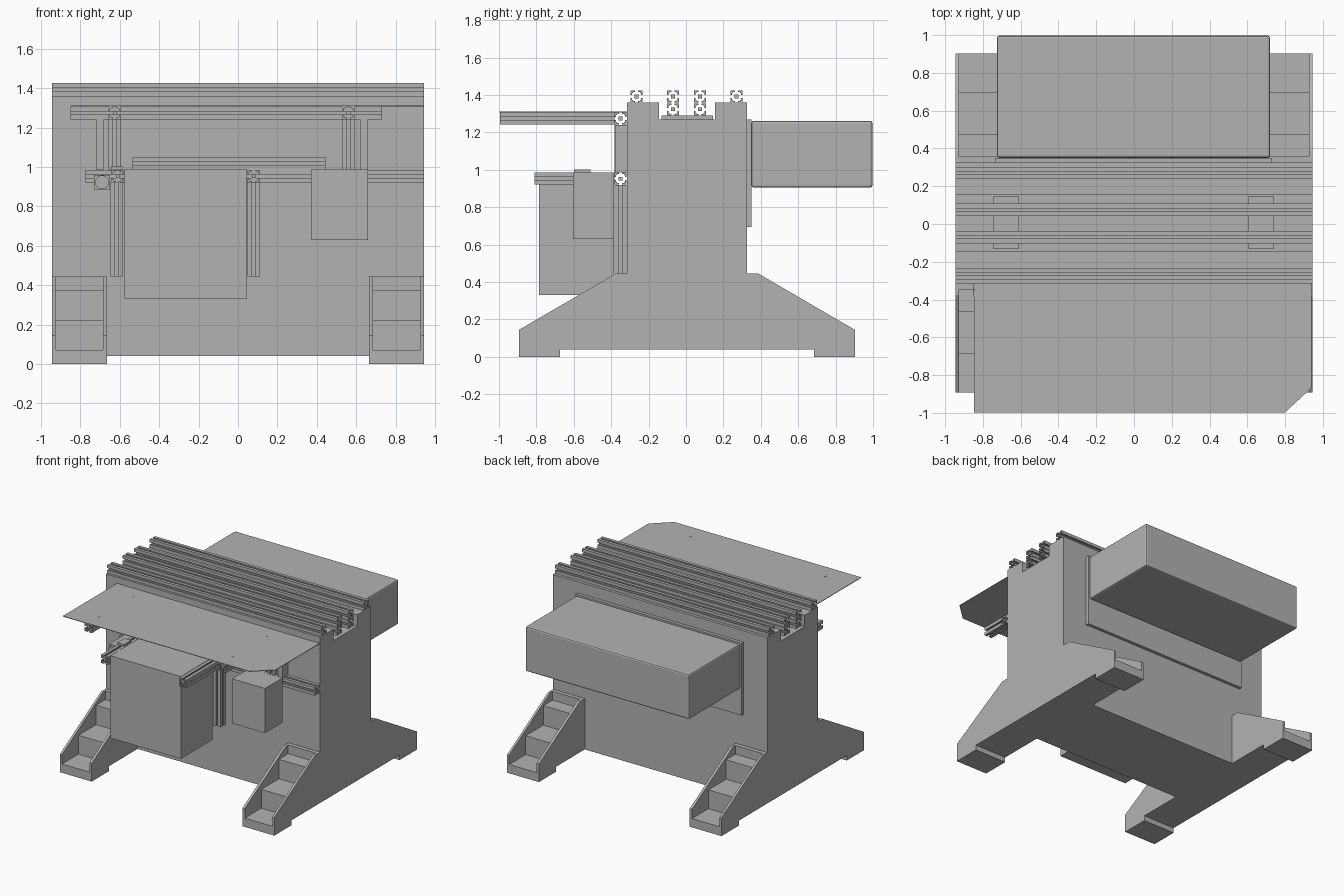
import bpy, bmesh, math
from mathutils import Vector

cube = bpy.data.objects.get("Cube")
if cube:
    bpy.data.objects.remove(cube, do_unlink=True)

# Single machine-grey material
grey = bpy.data.materials.new("machine_grey")
grey.use_nodes = True
COLOUR = (0.45, 0.45, 0.45, 1)
grey.diffuse_color = COLOUR
grey.node_tree.nodes["Principled BSDF"].inputs["Base Color"].default_value = COLOUR


def finish(name, bm):
    bmesh.ops.recalc_face_normals(bm, faces=bm.faces)
    mesh = bpy.data.meshes.new(name)
    bm.to_mesh(mesh)
    bm.free()
    mesh.materials.append(grey)
    obj = bpy.data.objects.new(name, mesh)
    bpy.context.collection.objects.link(obj)
    return obj


def prism(name, pts, axis, a, b):
    """Extrude a 2D outline along an axis from a to b."""
    place = {"x": lambda p, t: (t, p[0], p[1]),
             "y": lambda p, t: (p[0], t, p[1]),
             "z": lambda p, t: (p[0], p[1], t)}[axis]
    bm = bmesh.new()
    face = bm.faces.new([bm.verts.new(place(p, a)) for p in pts])
    ext = bmesh.ops.extrude_face_region(bm, geom=[face])
    verts = [g for g in ext["geom"] if isinstance(g, bmesh.types.BMVert)]
    shift = Vector(place((0, 0), b)) - Vector(place((0, 0), a))
    bmesh.ops.translate(bm, verts=verts, vec=shift)
    return finish(name, bm)


def box(name, x0, x1, y0, y1, z0, z1, bevel=0):
    obj = prism(name, [(x0, y0), (x1, y0), (x1, y1), (x0, y1)], "z", z0, z1)
    if bevel:
        mod = obj.modifiers.new("edge_round", "BEVEL")
        mod.width, mod.segments = bevel, 2
    return obj


# Slotted extrusion outline: one quarter, turned four times
H = 0.0325
QUARTER = [(H, -0.008), (0.024, -0.008), (0.024, -0.019), (0.019, -0.019),
           (0.010, -0.010), (0.010, 0.010), (0.019, 0.019), (0.024, 0.019),
           (0.024, 0.008), (H, 0.008), (H, H)]


def rail(name, axis, a, b, u, v):
    pts = []
    for k in range(4):
        c, s = round(math.cos(k * math.pi / 2)), round(math.sin(k * math.pi / 2))
        pts += [(u + c * p - s * q, v + s * p + c * q) for p, q in QUARTER]
    return prism(name, pts, axis, a, b)


# Main housing with the channel along its top
W = 0.945
prism("housing", [(-0.315, 0.04), (0.325, 0.04), (0.325, 1.36), (0.155, 1.36),
                  (0.155, 1.27), (-0.145, 1.27), (-0.145, 1.36), (-0.315, 1.36)],
      "x", -W, W)

# Four sloping feet, each with steps between two cheeks
CHEEK = [(0.32, 0.04), (0.68, 0.04), (0.68, 0), (0.8975, 0), (0.8975, 0.145),
         (0.382, 0.445), (0.32, 0.445)]
STEPS = [(0.32, 0.04), (0.68, 0.04), (0.68, 0), (0.8975, 0), (0.8975, 0.07),
         (0.69, 0.07), (0.69, 0.22), (0.468, 0.22), (0.468, 0.375),
         (0.352, 0.375), (0.352, 0.445), (0.32, 0.445)]
for end, s in (("front", -1), ("back", 1)):
    cheek = [(0.005 + s * y, z) for y, z in CHEEK]
    steps = [(0.005 + s * y, z) for y, z in STEPS]
    for side, m in (("right", -1), ("left", 1)):
        tag = f"{end}_{side}"
        prism(f"foot_outer_cheek_{tag}", cheek, "x", m * W, m * 0.927)
        prism(f"foot_steps_{tag}", steps, "x", m * 0.927, m * 0.685)
        prism(f"foot_inner_cheek_{tag}", cheek, "x", m * 0.685, m * 0.665)

# Rear cabinet and its mounting plate
box("rear_plate", -0.735, 0.73, 0.325, 0.35, 0.695, 1.27)
box("rear_cabinet", -0.725, 0.72, 0.35, 0.997, 0.905, 1.262, 0.012)

# Top rails and the pads in the channel
for i, y in enumerate((-0.265, 0.27)):
    rail(f"top_outer_rail_{i}", "x", -W, W, y, 1.3925)
for i, y in enumerate((-0.07, 0.075)):
    rail(f"top_inner_rail_upper_{i}", "x", -W, W, y, 1.3925)
    rail(f"top_inner_rail_lower_{i}", "x", -W, W, y, 1.3235)
for side, x in (("right", -0.678), ("left", 0.673)):
    box(f"channel_pad_{side}", x - 0.068, x + 0.068, -0.13, 0.145, 1.27, 1.291)

# Front frame: cross rails, posts and outriggers
Y = -0.35
rail("front_cross_rail_upper", "x", -0.85, 0.73, Y, 1.274)
rail("front_cross_rail_lower", "x", -0.775, W, Y, 0.953)
rail("front_cross_rail_middle", "x", -0.535, 0.445, Y, 1.018)
rail("front_post_right", "z", 0.445, 0.92, -0.615, Y)
rail("front_post_middle", "z", 0.445, 0.92, 0.08, Y)
rail("upper_post_right", "z", 0.986, 1.241, -0.625, Y)
rail("upper_post_left", "z", 0.986, 1.241, 0.56, Y)
box("brace_right", -0.72, -0.68, -0.38, -0.316, 0.986, 1.241)
box("brace_left", 0.62, 0.66, -0.38, -0.316, 0.986, 1.241)
for side, x in (("right", -0.625), ("left", 0.56)):
    rail(f"table_arm_{side}", "y", -0.995, -0.383, x, 1.274)
for side, x in (("right", -0.61), ("left", 0.08)):
    rail(f"cabinet_arm_{side}", "y", -0.81, -0.383, x, 0.953)

# Front table with one clipped corner, and its bolts
prism("front_table", [(-0.847, -0.997), (0.8, -0.997), (0.94, -0.868),
                      (0.94, -0.315), (-0.847, -0.315)], "z", 1.3065, 1.311)
for i, x in enumerate((-0.625, 0.56)):
    for j, y in enumerate((-0.86, -0.43)):
        box(f"table_bolt_{i}_{j}", x - 0.005, x + 0.005, y - 0.007, y + 0.007,
            1.311, 1.3125)

# Front cabinets
box("large_cabinet", -0.575, 0.045, -0.785, -0.384, 0.33, 0.986)
box("small_cabinet", 0.37, 0.66, -0.603, -0.384, 0.63, 0.986)

# Round valve on a small block beside the large cabinet
box("valve_block", -0.73, -0.65, -0.58, -0.384, 0.885, 0.96)
box("valve_cap", -0.645, -0.585, -0.6, -0.51, 0.986, 1.002)
prism("valve_dial", [(-0.69 + 0.035 * math.cos(k * math.tau / 24),
                      0.922 + 0.035 * math.sin(k * math.tau / 24))
                     for k in range(24)], "y", -0.603, -0.58)
